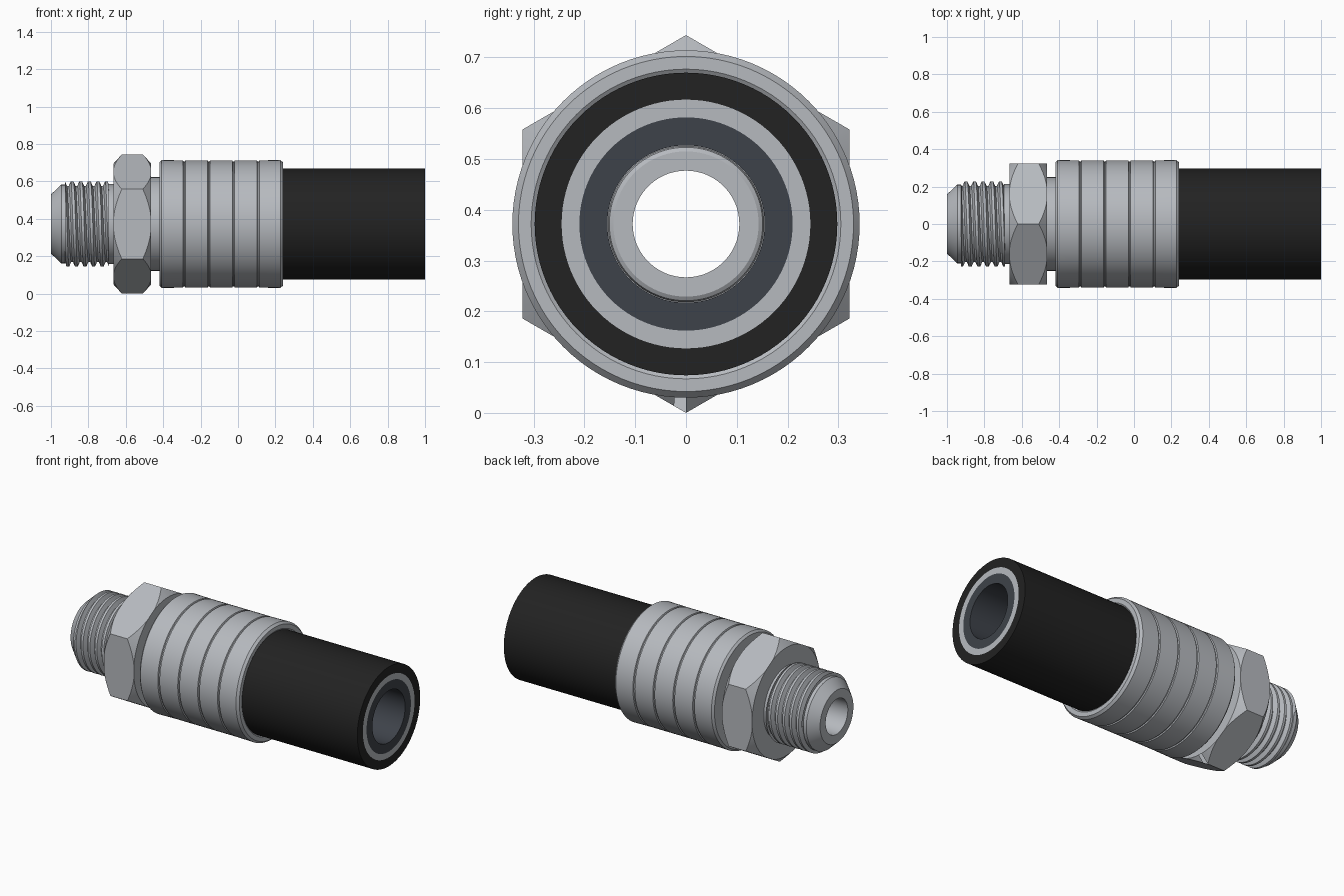
import bpy, bmesh
from math import sin, cos, pi, radians

AXIS_Z = 0.372
SEGMENTS = 96

cube = bpy.data.objects.get("Cube")
if cube:
    bpy.data.objects.remove(cube, do_unlink=True)


def material(name, rgb):
    mat = bpy.data.materials.new(name)
    mat.use_nodes = True
    mat.diffuse_color = (*rgb, 1)
    mat.node_tree.nodes["Principled BSDF"].inputs["Base Color"].default_value = (*rgb, 1)
    return mat


steel = material("light steel", (0.47, 0.49, 0.52))
rubber = material("black rubber", (0.016, 0.016, 0.016))
liner_grey = material("dark blue grey", (0.048, 0.055, 0.068))


def finish(name, bm, mat):
    bmesh.ops.recalc_face_normals(bm, faces=bm.faces)
    mesh = bpy.data.meshes.new(name)
    bm.to_mesh(mesh)
    bm.free()
    mesh.materials.append(mat)
    obj = bpy.data.objects.new(name, mesh)
    bpy.context.collection.objects.link(obj)
    return obj


def smooth(obj, angle=28):
    bpy.ops.object.select_all(action="DESELECT")
    obj.select_set(True)
    bpy.context.view_layer.objects.active = obj
    bpy.ops.object.shade_smooth_by_angle(angle=radians(angle))


def ring_point(x, r, angle):
    return (x, r * cos(angle), AXIS_Z + r * sin(angle))


def lathe(name, profile, mat, segments=SEGMENTS):
    """Turn a closed (x, radius) outline around the long axis."""
    bm = bmesh.new()
    rings = [[bm.verts.new(ring_point(x, r, pi / 2 + 2 * pi * i / segments))
              for x, r in profile] for i in range(segments)]
    n = len(profile)
    for i in range(segments):
        a, b = rings[i], rings[(i + 1) % segments]
        for j in range(n):
            k = (j + 1) % n
            bm.faces.new((a[j], a[k], b[k], b[j]))
    return finish(name, bm, mat)


def tube(name, x0, x1, inner, outer, mat):
    obj = lathe(name, [(x0, inner), (x0, outer), (x1, outer), (x1, inner)], mat)
    smooth(obj)
    return obj


# Hollow core: coned tip, thread root, neck and inner nipple
BORE = 0.105
core = lathe("core_nipple", [
    (-1.0, BORE), (-1.0, 0.158), (-0.993, 0.165), (-0.945, 0.21), (-0.925, 0.21),
    (-0.92, 0.203), (-0.70, 0.203), (-0.695, 0.213), (-0.64, 0.213),
    (-0.60, 0.2), (-0.42, 0.2), (-0.40, 0.154), (0.185, 0.154),
    (0.195, 0.151), (0.2, 0.143), (0.2, BORE)], steel)
smooth(core)


# Helical right-hand thread wrapped over the core
def thread(x0, x1, pitch, root, crest):
    bm = bmesh.new()
    shape = [(0, root), (0.15, root), (0.42, crest), (0.73, crest)]
    turns = int((x1 - x0) / pitch) + 2
    rows = [((t + f) * pitch, r) for t in range(-1, turns) for f, r in shape]
    columns = []
    for i in range(SEGMENTS + 1):
        lead = pitch * i / SEGMENTS
        columns.append([bm.verts.new(ring_point(
            min(max(x0 + u + lead, x0), x1), r, 2 * pi * i / SEGMENTS))
            for u, r in rows])
    for a, b in zip(columns, columns[1:]):
        for j in range(len(rows) - 1):
            bm.faces.new((a[j], a[j + 1], b[j + 1], b[j]))
    bmesh.ops.remove_doubles(bm, verts=bm.verts, dist=0.00005)
    return finish("thread", bm, steel)


smooth(thread(-0.925, -0.69, 0.046, 0.2, 0.228))

# Hexagonal nut with its corners turned down to a cone on both sides
HEX0, HEX1 = -0.665, -0.465
nut = lathe("hex_nut", [(HEX0, 0.15), (HEX0, 0.372), (HEX1, 0.372), (HEX1, 0.15)],
            steel, 6)
cutter = lathe("nut_corner_cutter", [
    (HEX0 - 0.01, 0.12), (HEX0 - 0.01, 0.313), (HEX0 + 0.06, 0.39),
    (HEX1 - 0.06, 0.39), (HEX1 + 0.01, 0.313), (HEX1 + 0.01, 0.12)], steel)
cutter.hide_render = True
cut = nut.modifiers.new("turned corners", "BOOLEAN")
cut.operation = "INTERSECT"
cut.solver = "EXACT"
cut.object = cutter
bpy.context.view_layer.objects.active = nut
bpy.ops.object.modifier_apply(modifier=cut.name)
bpy.data.objects.remove(cutter, do_unlink=True)
smooth(nut, 20)

# Collar between nut and sleeve
tube("collar", -0.47, -0.40, 0.15, 0.25, steel)

# Crimped sleeve: five bands parted by narrow grooves
START, END, OUTER = -0.42, 0.24, 0.342
profile = [(START, 0.2), (START, 0.33), (START + 0.012, OUTER)]
for i in range(1, 5):
    x = START + (END - START) * i / 5
    profile += [(x - 0.006, OUTER - 0.002), (x - 0.003, OUTER - 0.009),
                (x + 0.003, OUTER - 0.009), (x + 0.006, OUTER - 0.002)]
profile += [(END - 0.014, OUTER), (END, 0.33), (END, 0.305), (END - 0.005, 0.298),
            (START + 0.03, 0.298), (START + 0.03, 0.2)]
smooth(lathe("crimp_sleeve", profile, steel))

# Layered hose: rubber cover, steel braid and inner liner
tube("hose_cover", -0.385, 1.0, 0.245, 0.298, rubber)
tube("hose_braid", -0.385, 1.0, 0.21, 0.245, steel)
tube("hose_liner", -0.385, 1.0, 0.155, 0.21, liner_grey)
